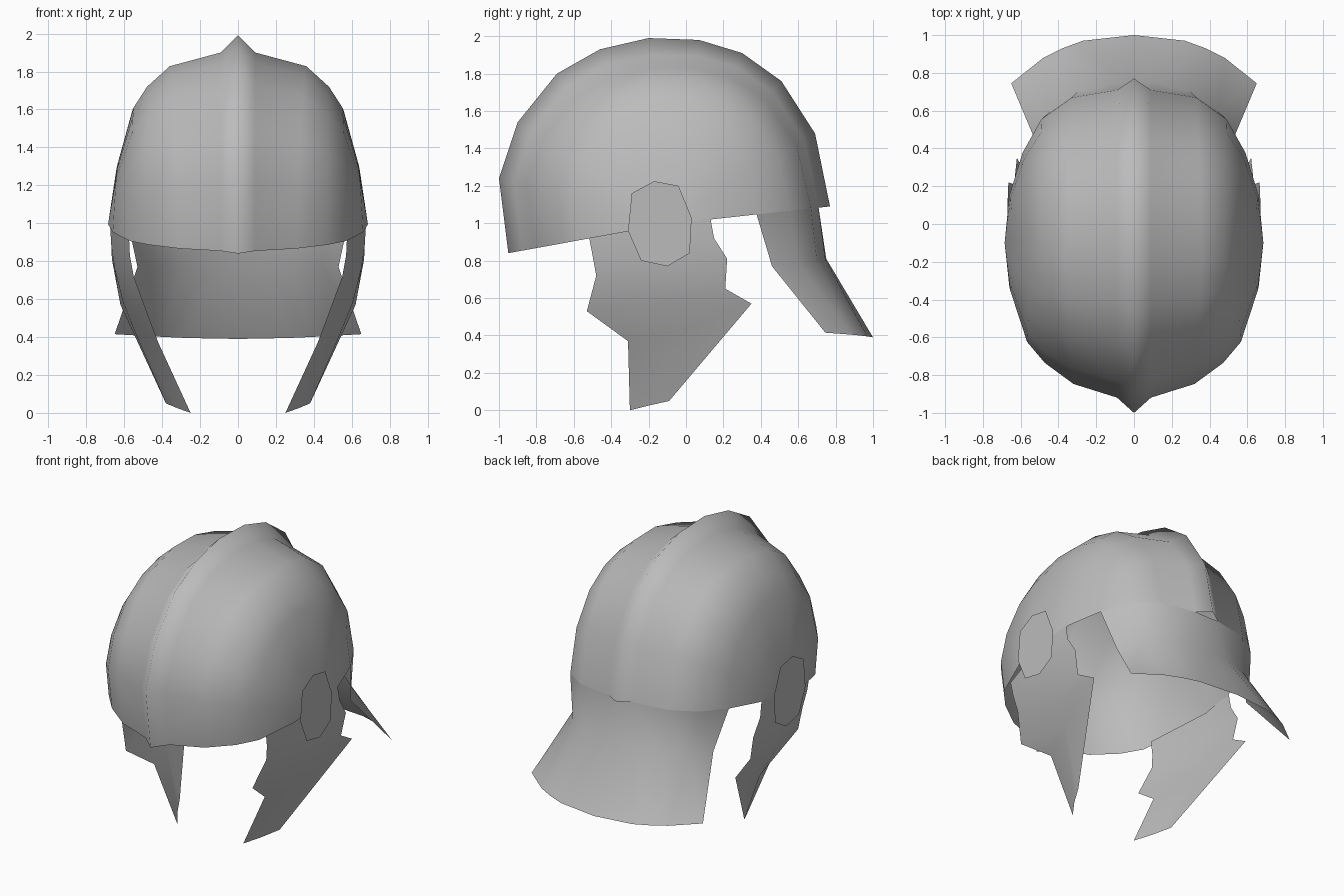
import bpy, bmesh
from mathutils import Vector

if "Cube" in bpy.data.objects:
    bpy.data.objects.remove(bpy.data.objects["Cube"])

metal = bpy.data.materials.new("grey metal")
metal.diffuse_color = (0.5, 0.5, 0.5, 1)
metal.use_nodes = True
metal.node_tree.nodes["Principled BSDF"].inputs["Base Color"].default_value = metal.diffuse_color

CY, CZ = -0.10, 0.995          # ear point that all dome arches run to


def mirrored(name, bm, smooth=True):
    """Finish a right-hand half: face outwards, mirror across x."""
    bmesh.ops.remove_doubles(bm, verts=bm.verts, dist=0.0005)
    bm.normal_update()
    side = sum(f.normal.dot(f.calc_center_median() - Vector((0, CY, 0.9))) * f.calc_area()
               for f in bm.faces)
    if side < 0:
        bmesh.ops.reverse_faces(bm, faces=bm.faces)
    me = bpy.data.meshes.new(name)
    bm.to_mesh(me)
    bm.free()
    me.materials.append(metal)
    for p in me.polygons:
        p.use_smooth = smooth
    ob = bpy.data.objects.new(name, me)
    bpy.context.collection.objects.link(ob)
    mod = ob.modifiers.new("mirror", 'MIRROR')
    mod.merge_threshold = 0.001
    return ob


def sheet(name, rows):
    """Loft a sheet through rows of points."""
    bm = bmesh.new()
    grid = [[bm.verts.new(p) for p in row] for row in rows]
    for a, b in zip(grid, grid[1:]):
        for i in range(len(a) - 1):
            bm.faces.new((a[i], a[i + 1], b[i + 1], b[i]))
    return mirrored(name, bm)


# Dome: arches from the raised centre ridge down to the ear point
ridge = [(-.95, .84), (-1, 1.24), (-.9, 1.54), (-.69, 1.8), (-.46, 1.93), (-.2, 1.99),
         (.07, 1.98), (.3, 1.91), (.51, 1.76), (.69, 1.48), (.77, 1.09)]
# (x, share of the radius) sections at front, crown and back
FRONT = [(.09, 1), (.31, .91), (.47, .77), (.57, .63), (.66, .30), (.685, 0)]
CROWN = [(.09, 1), (.36, .92), (.48, .80), (.55, .68), (.63, .36), (.685, 0)]
BACK = [(.09, 1), (.33, .95), (.49, .81), (.59, .59), (.66, .31), (.685, 0)]


def arch(i):
    t = i / 5 - 1
    end, w = (FRONT if t < 0 else BACK), abs(t)
    y, z = ridge[i]
    base = 0.91 + 0.02 * max(t, 0)
    pts = [(0, y, z)]
    for (xc, kc), (xe, ke) in zip(CROWN, end):
        k = base * (kc + (ke - kc) * w)
        pts.append((xc + (xe - xc) * w, CY + (y - CY) * k, CZ + (z - CZ) * k))
    return pts


arches = [arch(i) for i in range(len(ridge))]
sheet("dome", arches)

# Neck guard: hangs from the back rim and flares outwards
top = [(0, .709, 1.083)] + arches[-1][1:5]
sheet("neck_guard", [
    top,
    [(0, .75, .81), (.13, .745, .807), (.30, .70, .80), (.44, .60, .785), (.53, .46, .77)],
    [(0, 1, .39), (.27, .97, .395), (.38, .93, .40), (.48, .88, .405), (.65, .745, .415)],
])

# Cheek guards: curved plates tapering to a forward point (front, middle, rear)
sheet("cheek_guard", [
    [(.575, -.52, .935), (.675, -.1, .995), (.665, .13, 1.03)],
    [(.57, -.50, .83), (.668, -.1, .88), (.668, .15, .92)],
    [(.55, -.48, .72), (.65, -.1, .76), (.665, .22, .81)],
    [(.48, -.53, .53), (.605, -.1, .58), (.635, .21, .65)],
    [(.42, -.31, .37), (.54, -.03, .42), (.62, .35, .57)],
    [(.25, -.30, 0), (.32, -.2, .025), (.38, -.09, .05)],
])

# Ear discs: flat eight-sided plates over the cheek hinges
bm = bmesh.new()
outline = [(-.29, 1.16), (-.17, 1.225), (-.04, 1.2), (.03, 1.03),
           (.02, .84), (-.1, .77), (-.24, .8), (-.31, .96)]
bm.faces.new([bm.verts.new((.69, y, z)) for y, z in outline])
mirrored("ear_disc", bm, smooth=False)
